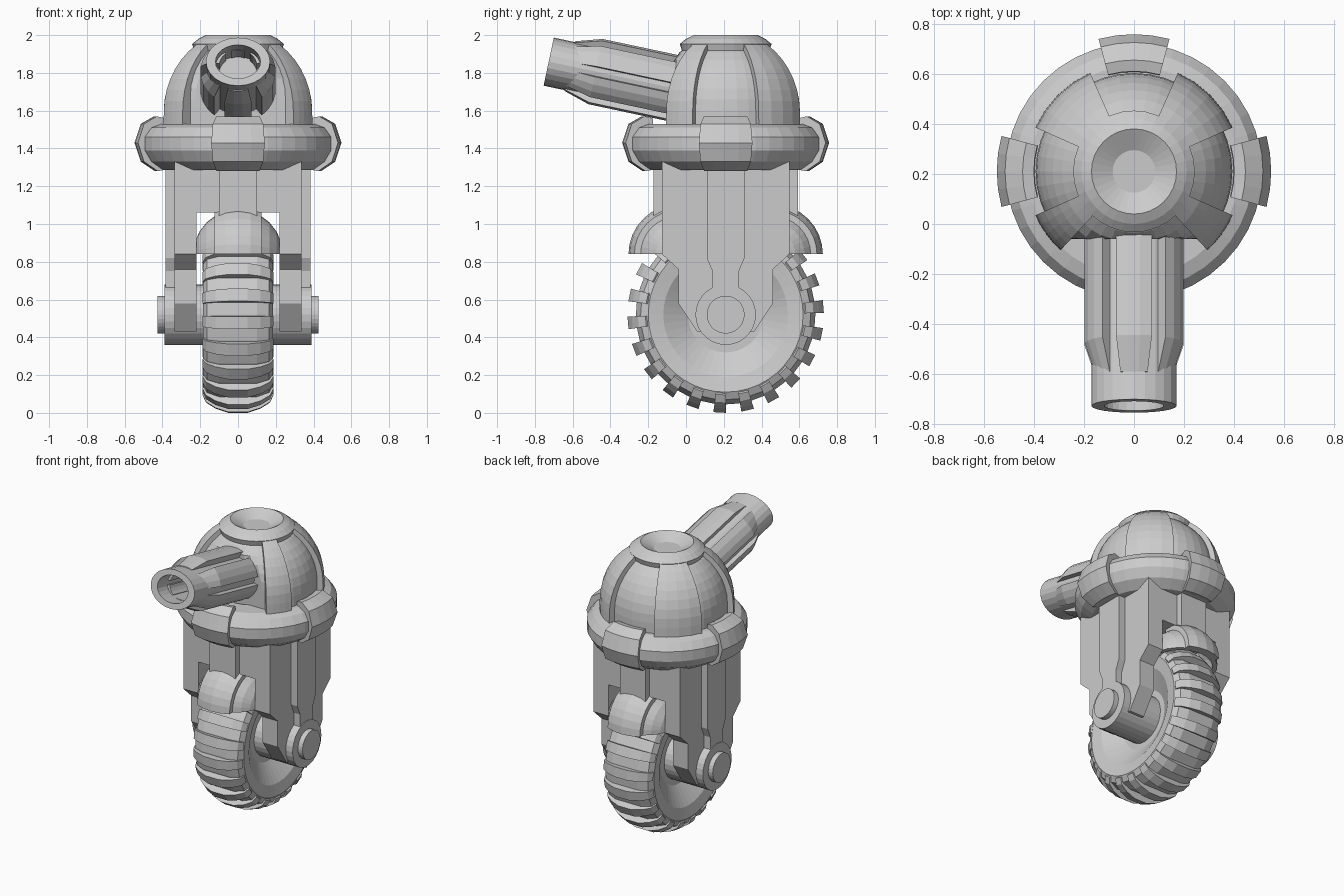
import bpy, bmesh
from math import sin, cos, radians, pi, sqrt
from mathutils import Matrix

if "Cube" in bpy.data.objects:
    bpy.data.objects.remove(bpy.data.objects["Cube"])

CY = 0.21          # centre line of the body in y
FULL = [(0, 360)]


def finish(name, bm):
    bmesh.ops.remove_doubles(bm, verts=bm.verts, dist=1e-5)
    bmesh.ops.recalc_face_normals(bm, faces=bm.faces)
    me = bpy.data.meshes.new(name)
    bm.to_mesh(me)
    bm.free()
    ob = bpy.data.objects.new(name, me)
    bpy.context.collection.objects.link(ob)
    return ob


def revolve(name, profile, ranges, segs, M, clamp_y=None):
    """Sweep a closed (radius, height) outline through one or more angle ranges."""
    bm = bmesh.new()
    n = len(profile)
    for a0, a1 in ranges:
        full = a1 - a0 == 360
        rings = []
        for i in range(segs if full else segs + 1):
            a = radians(a0 + (a1 - a0) * i / segs)
            rings.append([bm.verts.new((r * cos(a), r * sin(a), h)) for r, h in profile])
        for i in range(segs):
            A, B = rings[i], rings[(i + 1) % len(rings)]
            for j in range(n):
                k = (j + 1) % n
                if profile[j][0] > 0 or profile[k][0] > 0:
                    bm.faces.new((A[j], A[k], B[k], B[j]))
        if not full:
            bm.faces.new(rings[0])
            bm.faces.new(rings[-1])
    if clamp_y is not None:
        for v in bm.verts:
            v.co.y = max(v.co.y, clamp_y)
    bm.transform(M)
    return finish(name, bm)


def extrude(name, outline, d0, d1, M):
    """Extrude an outline given in local (y, z) from x = d0 to x = d1."""
    bm = bmesh.new()
    A = [bm.verts.new((d0, y, z)) for y, z in outline]
    B = [bm.verts.new((d1, y, z)) for y, z in outline]
    bm.faces.new(A)
    bm.faces.new(B)
    for i in range(len(A)):
        j = (i + 1) % len(A)
        bm.faces.new((A[i], A[j], B[j], B[i]))
    bm.transform(M)
    return finish(name, bm)


def mirrored(half):
    return half + [(-y, z) for y, z in reversed(half)]


def arc(r, h, z0, a0, a1, n):
    return [(r * cos(radians(a0 + (a1 - a0) * i / n)),
             z0 + h * sin(radians(a0 + (a1 - a0) * i / n))) for i in range(n + 1)]


UP = Matrix.Translation((0, CY, 0))
ALONG_X = Matrix(((0, 0, 1, 0), (1, 0, 0, 0), (0, 1, 0, 0), (0, 0, 0, 1)))
AXLE = Matrix.Translation((0, CY, 0.52)) @ ALONG_X

# Wheel: tyre, tread blocks and axle
side = [(0.12, 0.09), (0.20, 0.09), (0.33, 0.17), (0.41, 0.185), (0.45, 0.165), (0.475, 0.10)]
revolve("tyre", side + [(r, -x) for r, x in reversed(side)], FULL, 44, AXLE)
side = [(0.38, 0.15), (0.425, 0.188), (0.465, 0.17), (0.497, 0.12), (0.52, 0.05)]
blocks = [(i * 360 / 22 + 1, i * 360 / 22 + 8.5) for i in range(22)]
revolve("tyre_tread", side + [(r, -x) for r, x in reversed(side)], blocks, 1, AXLE)
side = [(0, 0.425), (0.1, 0.425), (0.1, 0.39), (0.16, 0.39), (0.16, 0.0)]
revolve("axle", side + [(r, -x) for r, x in reversed(side[:-1])], FULL, 28, AXLE)

# Body column above the wheel
extrude("body_column", [(-0.337, 1.06), (0.337, 1.06), (0.337, 1.42), (-0.337, 1.42)],
        -0.337, 0.337, UP)

# Fork legs with raised centre strips, left and right
leg = mirrored([(0.337, 1.42), (0.337, 0.84), (0.25, 0.76), (0.25, 0.58), (0.15, 0.43)])
strip = mirrored([(0.1, 1.42), (0.1, 0.82), (0.07, 0.75), (0.07, 0.55)])
for label, a in (("right", 0), ("left", pi)):
    M = UP @ Matrix.Rotation(a, 4, 'Z')
    extrude("fork_leg_" + label, leg, 0.22, 0.337, M)
    extrude("fork_strip_" + label, strip, 0.3, 0.385, M)

# Front and back strips and two-layer fenders
for label, a in (("back", pi / 2), ("front", -pi / 2)):
    M = UP @ Matrix.Rotation(a, 4, 'Z')
    extrude("body_strip_" + label, mirrored([(0.1, 1.42), (0.1, 1.04)]), 0.3, 0.383, M)
    F = UP @ Matrix.Rotation(a - pi / 2, 4, 'Z') @ Matrix.Translation((0, 0.25, 0.84)) @ ALONG_X
    shell = arc(0.237, 0.237, 0, -90, 90, 12) + arc(0.205, 0.205, 0, 90, -90, 12)
    shell = [(max(r, 0.0005), h) for r, h in shell]
    revolve("fender_" + label, shell, [(0, 90)], 8, F)
    xs = [-0.125, -0.065, 0, 0.065, 0.125]
    band = [(sqrt(0.07 - x * x), x) for x in xs] + [(sqrt(0.05 - x * x), x) for x in xs[::-1]]
    revolve("fender_band_" + label, band, [(0, 90)], 8, F)

# Collar ring with four clips
revolve("collar_ring", [(0.3, 1.53), (0.42, 1.53), (0.475, 1.51), (0.512, 1.46), (0.512, 1.39),
                        (0.475, 1.33), (0.41, 1.285), (0.3, 1.285)], FULL, 40, UP)
revolve("collar_clips", [(0.40, 1.56), (0.445, 1.57), (0.515, 1.53), (0.548, 1.43), (0.515, 1.33),
                         (0.44, 1.28), (0.38, 1.29)],
        [(c - 15, c + 15) for c in (0, 90, 180, 270)], 4, UP)

# Dome: inner core flattened at the front, raised panels, dished cap
revolve("dome_core", [(0, 1.45), (0.393, 1.45)] + arc(0.393, 0.395, 1.6, 0, 60, 7)
        + [(0.1, 1.85), (0, 1.85)], FULL, 40, UP, clamp_y=-0.27)
panel = [(0.24, 1.48), (0.432, 1.48)] + arc(0.43, 0.435, 1.59, 0, 56, 7) + [(0.2, 1.84)]
revolve("dome_panels", panel, [(24, 66), (114, 156), (204, 227), (313, 336)], 4, UP)
revolve("dome_cap", [(0, 1.955), (0.085, 1.955), (0.17, 2.0), (0.21, 1.98), (0.243, 1.953),
                     (0.22, 1.88), (0, 1.88)], FULL, 32, UP)

# Barrel: hollow oval tube with six chamfered ribs
AIM = Matrix.Translation((0, 0.0, 1.705)) @ Matrix.Rotation(radians(78), 4, 'X')
L = 0.743
revolve("barrel", [(0, -0.1), (1, -0.1), (1, L), (0.7, L), (0.7, L - 0.3), (0, L - 0.3)], FULL, 24,
        AIM @ Matrix.Diagonal((0.17, 0.13, 1, 1)))
revolve("barrel_ribs", [(0.5, 0), (1, 0), (1, 0.49), (0.76, 0.63), (0.5, 0.63)],
        [(c - 21, c + 21) for c in range(30, 390, 60)], 3,
        AIM @ Matrix.Diagonal((0.2, 0.178, 1, 1)))
